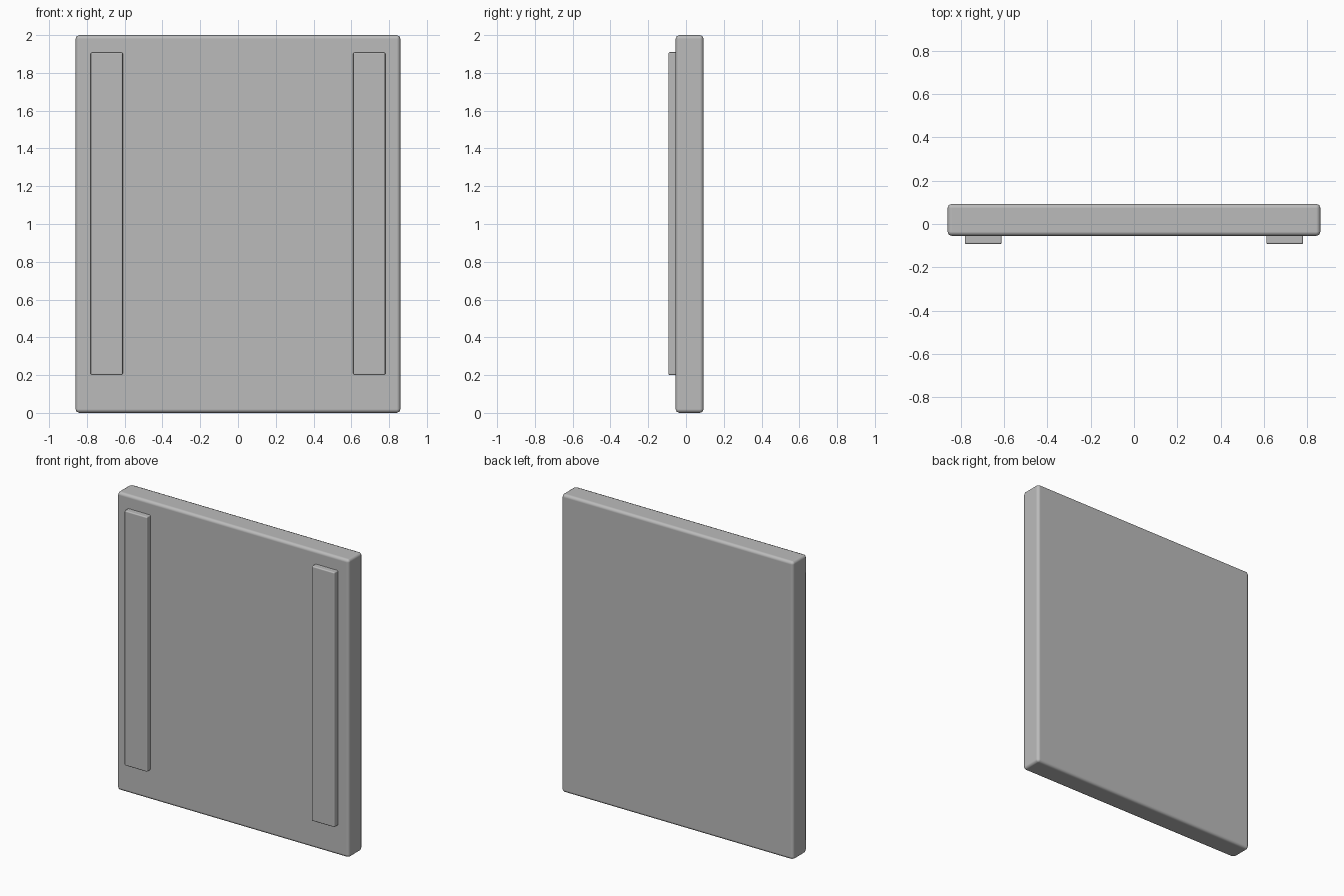
import bpy

# Remove the default cube
cube = bpy.data.objects.get("Cube")
if cube:
    bpy.data.objects.remove(cube, do_unlink=True)

# Single grey material
grey = bpy.data.materials.new("plain_grey")
grey.use_nodes = True
colour = (0.5, 0.5, 0.5, 1)
grey.diffuse_color = colour
grey.node_tree.nodes["Principled BSDF"].inputs["Base Color"].default_value = colour


def bevelled_box(name, low, high, bevel):
    """Box between two corners with smooth-shaded chamfered edges."""
    centre = [(a + b) / 2 for a, b in zip(low, high)]
    bpy.ops.mesh.primitive_cube_add(size=1, location=centre)
    box = bpy.context.object
    box.name = name
    box.scale = [b - a for a, b in zip(low, high)]
    bpy.ops.object.transform_apply(location=False, rotation=False, scale=True)
    mod = box.modifiers.new("edge_chamfer", "BEVEL")
    mod.width = bevel
    mod.segments = 2
    mod.harden_normals = True
    box.data.materials.append(grey)
    bpy.ops.object.shade_smooth()
    return box


# Main slab
bevelled_box("panel", (-0.86, -0.055, 0), (0.86, 0.093, 2), 0.02)

# Raised upright strips on the front, one per side
for side, x in (("right", -0.695), ("left", 0.695)):
    bevelled_box(side + "_strip", (x - 0.085, -0.093, 0.2),
                 (x + 0.085, -0.045, 1.91), 0.008)
